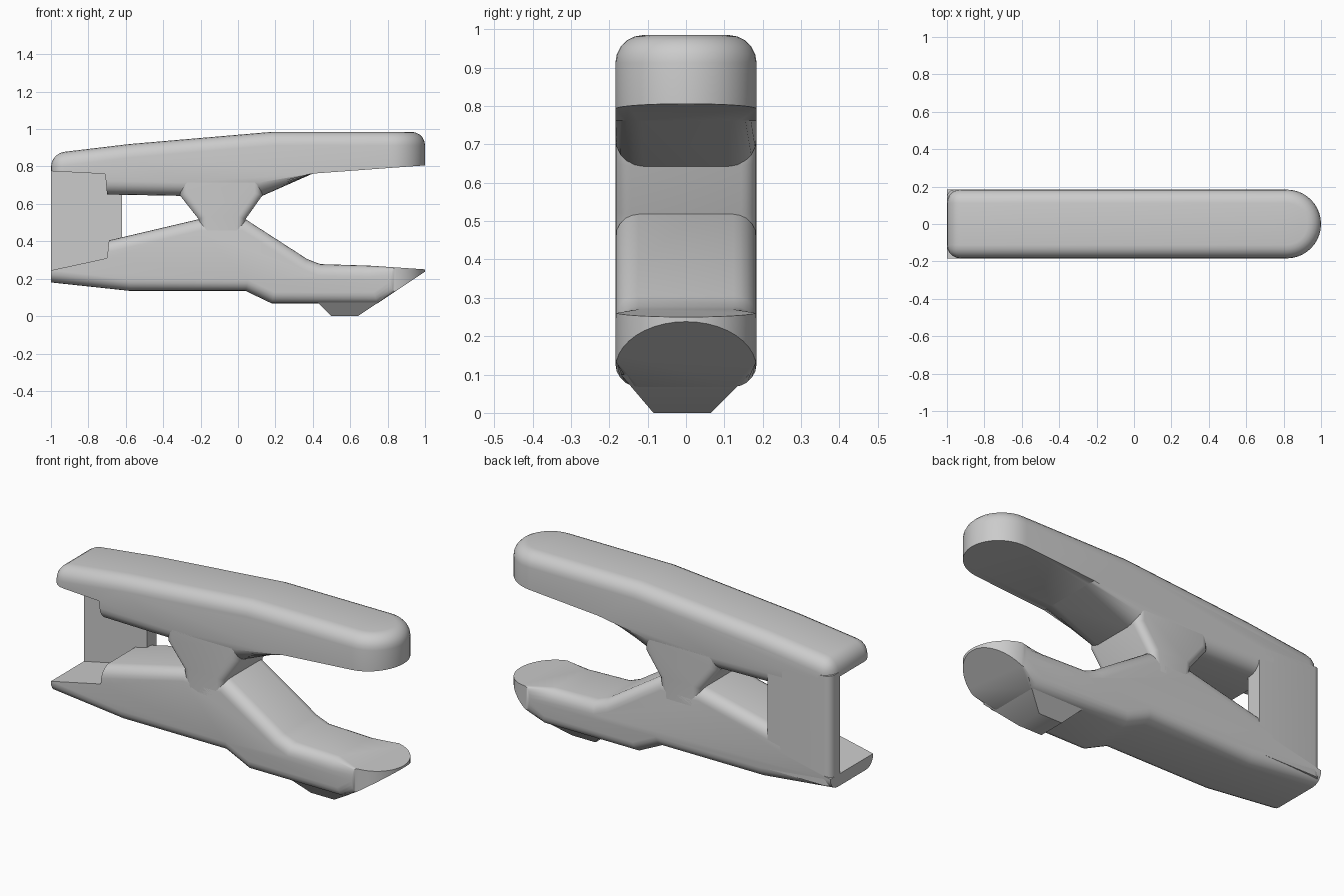
import bpy, bmesh, math

if "Cube" in bpy.data.objects:
    bpy.data.objects.remove(bpy.data.objects["Cube"], do_unlink=True)

W = 0.184            # half width of the clip
ARC_X = 1 - W        # where the rounded tips begin

grey = bpy.data.materials.new("light_grey")
grey.use_nodes = True
grey.diffuse_color = (0.6, 0.6, 0.6, 1)
grey.node_tree.nodes["Principled BSDF"].inputs["Base Color"].default_value = grey.diffuse_color


def finish(name, bm):
    bmesh.ops.recalc_face_normals(bm, faces=bm.faces)
    mesh = bpy.data.meshes.new(name)
    bm.to_mesh(mesh)
    bm.free()
    mesh.materials.append(grey)
    obj = bpy.data.objects.new(name, mesh)
    bpy.context.collection.objects.link(obj)
    bpy.ops.object.select_all(action='DESELECT')
    obj.select_set(True)
    bpy.context.view_layer.objects.active = obj
    bpy.ops.object.shade_smooth_by_angle(angle=math.radians(35))
    return obj


def round_edges(bm, edges, radius):
    bmesh.ops.bevel(bm, geom=edges, offset=radius, offset_type='OFFSET', segments=5,
                    profile=0.5, affect='EDGES', clamp_overlap=False)


def height(points, x):
    for (x0, z0), (x1, z1) in zip(points, points[1:]):
        if x <= x1:
            return z0 + (z1 - z0) * (x - x0) / (x1 - x0)
    return points[-1][1]


def half_width(x):
    return W if x <= ARC_X else math.sqrt(max(0, W * W - (x - ARC_X) ** 2))


def jaw(name, top, bottom, radius, wanted):
    """Slab between two side profiles, with a half-round tip and rolled edges."""
    arc = [ARC_X + W * math.sin(math.radians(9 * i)) for i in range(11)]
    xs = sorted({round(x, 5) for x in arc + [p[0] for p in top + bottom]})
    bm = bmesh.new()
    rings = []
    for x in xs:
        w, lo, hi = half_width(x), height(bottom, x), height(top, x)
        rings.append([bm.verts.new((x, y, z)) for y, z in
                      ((-w, lo), (w, lo), (w, hi), (-w, hi))])
    for a, b in zip(rings, rings[1:]):
        for i in range(4):
            j = (i + 1) % 4
            bm.faces.new((a[i], a[j], b[j], b[i]))
    bm.faces.new(rings[0])
    bmesh.ops.remove_doubles(bm, verts=bm.verts, dist=0.0001)
    bmesh.ops.recalc_face_normals(bm, faces=bm.faces)
    bmesh.ops.dissolve_limit(bm, angle_limit=math.radians(0.6), verts=bm.verts, edges=bm.edges)
    bm.normal_update()
    chosen = []
    for e in bm.edges:
        if len(e.link_faces) != 2:
            continue
        mid = (e.verts[0].co + e.verts[1].co) / 2
        d = (e.verts[1].co - e.verts[0].co).normalized()
        nz = sorted((f.normal.z for f in e.link_faces), key=abs)
        crosswise = abs(d.y) > 0.9 and abs(mid.x) < 0.95
        rim = abs(nz[0]) < 0.3 and abs(nz[1]) > 0.6 and not crosswise
        upright = abs(d.z) > 0.9 and mid.x < -0.99
        if (rim or upright) and wanted(mid.x, nz[1] > 0, upright):
            chosen.append(e)
    round_edges(bm, chosen, radius)
    return finish(name, bm)


def prism(name, outline, y0, y1, radius, wanted):
    """Side outline pushed from y0 to y1, with chosen long edges rounded."""
    bm = bmesh.new()
    near = [bm.verts.new((x, y0, z)) for x, z in outline]
    far = [bm.verts.new((x, y1, z)) for x, z in outline]
    bm.faces.new(near)
    bm.faces.new(far)
    for i in range(len(near)):
        j = (i + 1) % len(near)
        bm.faces.new((near[i], near[j], far[j], far[i]))
    bmesh.ops.recalc_face_normals(bm, faces=bm.faces)
    chosen = [e for e in bm.edges
              if abs(e.verts[0].co.y - e.verts[1].co.y) < 0.001
              and abs(e.verts[0].co.z - e.verts[1].co.z) > 0.01
              and wanted((e.verts[0].co + e.verts[1].co) / 2)]
    round_edges(bm, chosen, radius)
    return finish(name, bm)


# Upper jaw, stepped up underneath at the tail
jaw("upper_jaw",
    [(-1, 0.87), (-0.58, 0.92), (0.18, 0.985), (1, 0.985)],
    [(-1, 0.775), (-0.71, 0.76), (-0.7, 0.65), (-0.3, 0.643), (0.13, 0.643),
     (0.4, 0.762), (1, 0.806)],
    0.072, lambda x, up, upright: up or upright or -0.69 < x < 0.4)

# Lower jaw, with a low shelf at the tail
jaw("lower_jaw",
    [(-1, 0.245), (-0.7, 0.31), (-0.69, 0.405), (-0.21, 0.518), (0.04, 0.518),
     (0.37, 0.305), (0.44, 0.278), (0.7, 0.27), (1, 0.25)],
    [(-1, 0.18), (-0.58, 0.135), (0.04, 0.135), (0.18, 0.068), (0.745, 0.068), (1, 0.238)],
    0.06, lambda x, up, upright: not upright and (-0.69 if up else -0.98) < x < 0.8)

# Waisted neck joining the jaws
prism("neck",
      [(-0.31, 0.72), (-0.31, 0.645), (-0.21, 0.518), (-0.2, 0.42), (0.03, 0.42),
       (0.04, 0.518), (0.13, 0.645), (0.13, 0.72)],
      -W, W, 0.04, lambda m: True)

# Plate closing the back of the tail
prism("tail_plate",
      [(-1, 0.2), (-0.62, 0.2), (-0.62, 0.78), (-1, 0.8)],
      0.1, W, 0.04, lambda m: m.x < -0.99 and m.y > 0.15)

# Tapered foot under the lower jaw
bm = bmesh.new()
low = [bm.verts.new((x, y, 0)) for x, y in
       ((0.5, -0.085), (0.64, -0.085), (0.64, 0.065), (0.5, 0.065))]
high = [bm.verts.new((x, y, 0.1)) for x, y in
        ((0.4, -0.17), (0.79, -0.17), (0.79, 0.165), (0.4, 0.165))]
bm.faces.new(low)
bm.faces.new(high)
for i in range(4):
    j = (i + 1) % 4
    bm.faces.new((low[i], low[j], high[j], high[i]))
finish("foot", bm)
